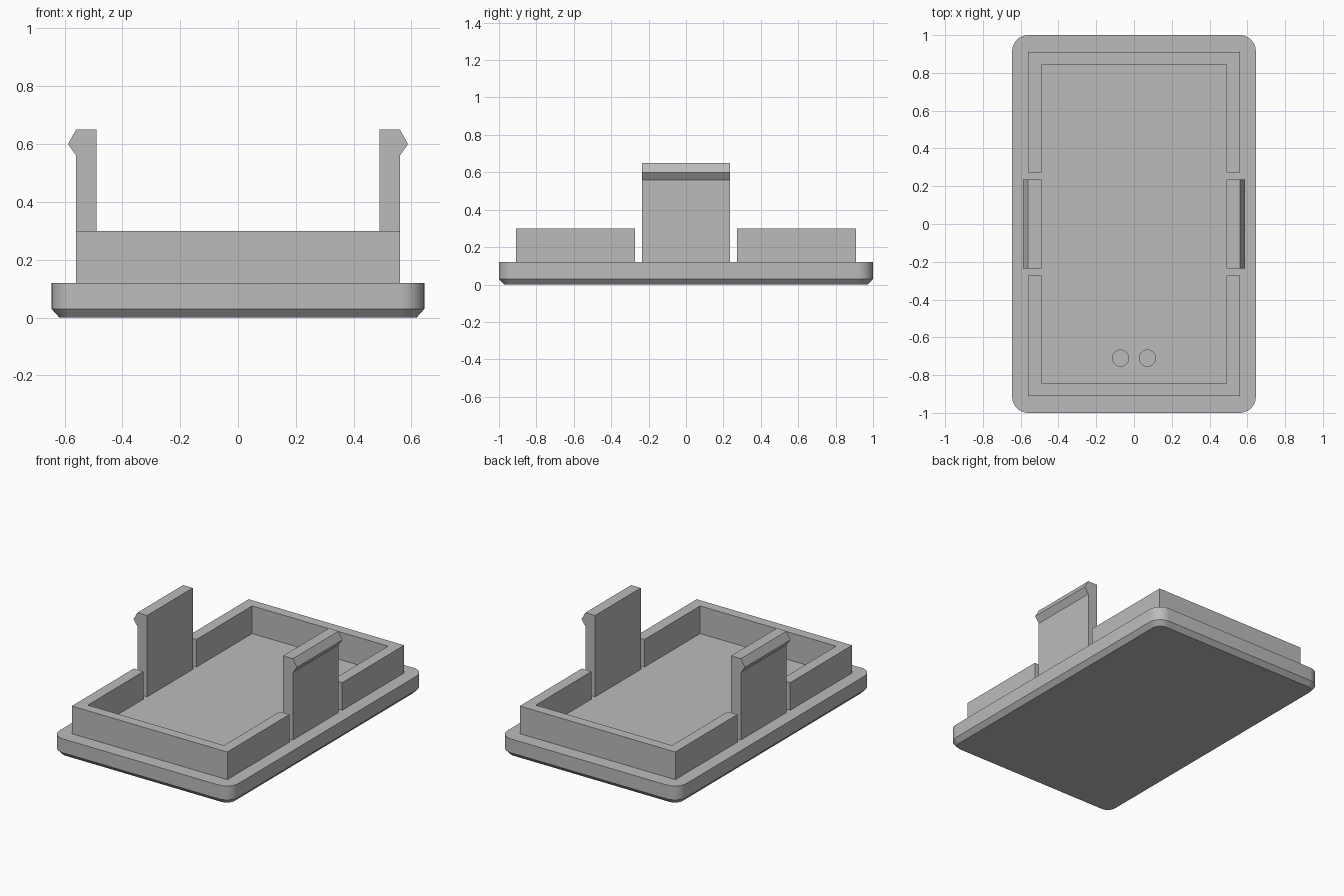
import bpy, bmesh
from math import pi, sin, cos
from mathutils import Vector

cube = bpy.data.objects.get("Cube")
if cube:
    bpy.data.objects.remove(cube, do_unlink=True)

grey = bpy.data.materials.new("plain grey")
grey.use_nodes = True
colour = (0.5, 0.5, 0.5, 1)
grey.diffuse_color = colour
grey.node_tree.nodes["Principled BSDF"].inputs["Base Color"].default_value = colour

BASE_TOP, WALL_TOP = 0.12, 0.3
OUT_X, IN_X = 0.56, 0.49        # wall faces across the width
OUT_Y, IN_Y = 0.91, 0.845       # wall faces along the length


def make_object(name, bm):
    bmesh.ops.recalc_face_normals(bm, faces=bm.faces)
    mesh = bpy.data.meshes.new(name)
    bm.to_mesh(mesh)
    bm.free()
    mesh.materials.append(grey)
    obj = bpy.data.objects.new(name, mesh)
    bpy.context.collection.objects.link(obj)
    return obj


def prism(name, points, offset):
    """Extrude a flat outline along an offset vector."""
    bm = bmesh.new()
    face = bm.faces.new([bm.verts.new(p) for p in points])
    new = bmesh.ops.extrude_face_region(bm, geom=[face])["geom"]
    verts = [g for g in new if isinstance(g, bmesh.types.BMVert)]
    bmesh.ops.translate(bm, vec=Vector(offset), verts=verts)
    return make_object(name, bm)


def rounded_loop(bm, half_x, half_y, radius, z, steps=8):
    verts = []
    corners = [(1, 1), (-1, 1), (-1, -1), (1, -1)]
    for i, (sx, sy) in enumerate(corners):
        for k in range(steps + 1):
            a = (i + k / steps) * pi / 2
            verts.append(bm.verts.new((sx * (half_x - radius) + radius * cos(a),
                                       sy * (half_y - radius) + radius * sin(a), z)))
    return verts


# Base plate: rounded rectangle with a chamfered underside
bm = bmesh.new()
loops = [rounded_loop(bm, 0.645 - inset, 1 - inset, 0.085 - inset, z)
         for inset, z in ((0.027, 0), (0, 0.03), (0, BASE_TOP))]
for low, high in zip(loops, loops[1:]):
    for i in range(len(low)):
        j = (i + 1) % len(low)
        bm.faces.new((low[i], low[j], high[j], high[i]))
bm.faces.new(loops[0])
bm.faces.new(loops[-1])
base = make_object("base_plate", bm)

# Two shallow round sockets in the floor
bm = bmesh.new()
for side in (-1, 1):
    ring = bmesh.ops.create_cone(bm, cap_ends=True, segments=32,
                                 radius1=0.043, radius2=0.043, depth=0.12)
    bmesh.ops.translate(bm, vec=(side * 0.071, -0.71, BASE_TOP), verts=ring["verts"])
cutter = make_object("socket_cutter", bm)
cutter.hide_render = True
cut = base.modifiers.new("sockets", "BOOLEAN")
cut.object = cutter
cut.solver = "EXACT"
bpy.context.view_layer.objects.active = base
bpy.ops.object.select_all(action="DESELECT")
base.select_set(True)
bpy.ops.object.modifier_apply(modifier=cut.name)
bpy.data.objects.remove(cutter, do_unlink=True)
bpy.ops.object.shade_smooth_by_angle(angle=pi / 7)

# U-shaped walls at the front and back, leaving gaps for the clips
for name, s in (("front_wall", -1), ("back_wall", 1)):
    half = [(IN_X, 0.272), (OUT_X, 0.272), (OUT_X, OUT_Y)]
    outline = half + [(-x, y) for x, y in reversed(half)]
    outline += [(-IN_X, IN_Y), (IN_X, IN_Y)]
    prism(name, [(x, s * y, BASE_TOP) for x, y in outline],
          (0, 0, WALL_TOP - BASE_TOP))

# Snap clips with an outward hook at the top
profile = [(IN_X, BASE_TOP), (OUT_X, BASE_TOP), (OUT_X, 0.56),
           (0.588, 0.6), (OUT_X, 0.65), (IN_X, 0.65)]
for name, s in (("right_clip", -1), ("left_clip", 1)):
    prism(name, [(s * x, -0.235, z) for x, z in profile], (0, 0.47, 0))
